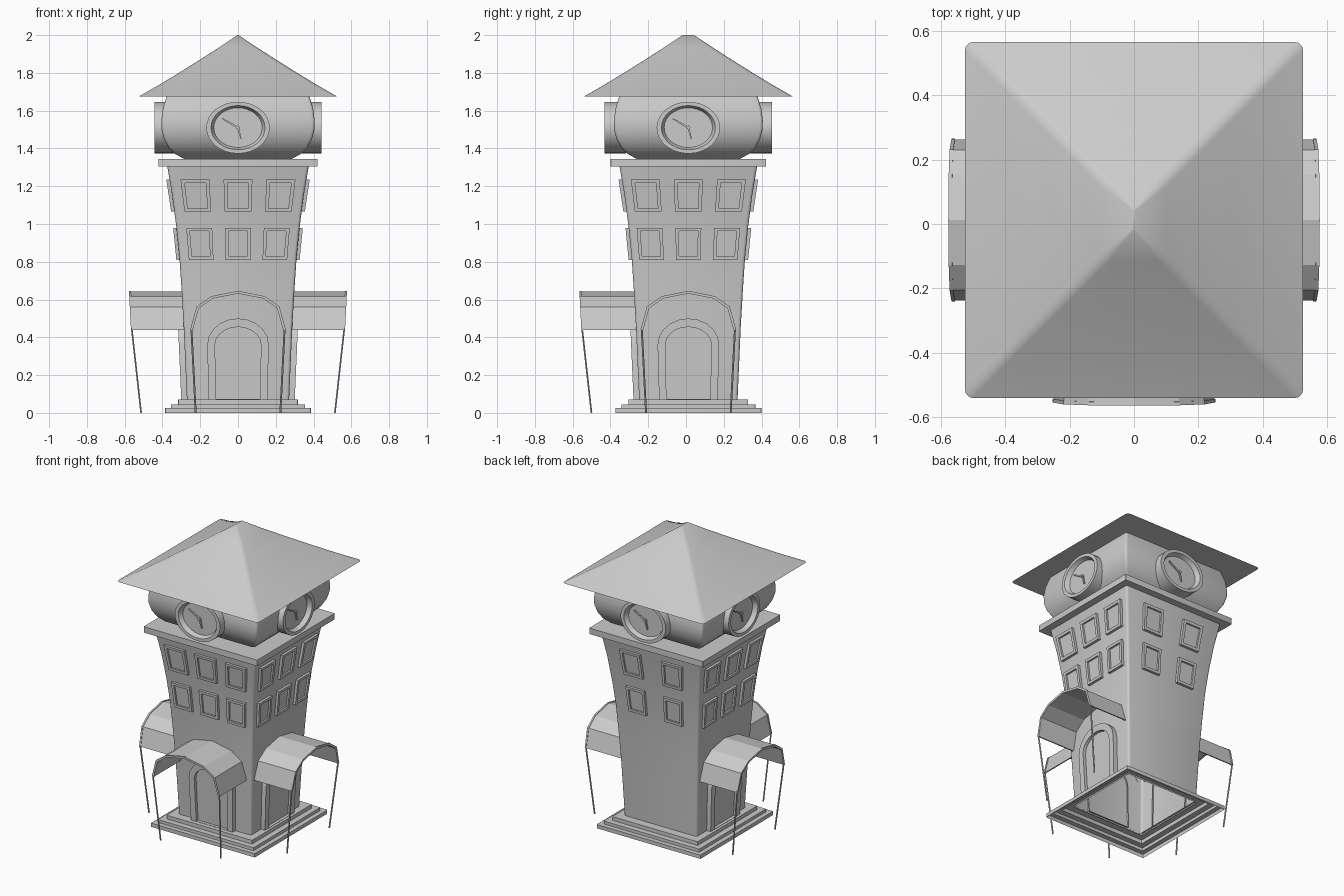
import bpy, bmesh, math
from mathutils import Vector, Matrix

cube = bpy.data.objects.get("Cube")
if cube:
    bpy.data.objects.remove(cube, do_unlink=True)

CY = 0.0125                      # tower axis in y
stone = bpy.data.materials.new("plain_grey")
stone.use_nodes = True
GREY = (0.6, 0.6, 0.6, 1)
stone.diffuse_color = GREY
stone.node_tree.nodes["Principled BSDF"].inputs["Base Color"].default_value = GREY


def build(name, stacks, side=0, angle=35):
    """Skin stacks of closed loops: each stack is (loops, cap_start, cap_end)."""
    bm = bmesh.new()
    for loops, cap_start, cap_end in stacks:
        rings = [[bm.verts.new(p) for p in loop] for loop in loops]
        for a, b in zip(rings, rings[1:]):
            for i in range(len(a)):
                j = (i + 1) % len(a)
                bm.faces.new((a[i], a[j], b[j], b[i]))
        if cap_start:
            bm.faces.new(rings[0][::-1])
        if cap_end:
            bm.faces.new(rings[-1])
    bmesh.ops.recalc_face_normals(bm, faces=bm.faces)
    bm.transform(Matrix.Translation((0, CY, 0)) @ Matrix.Rotation(side * math.pi / 2, 4, "Z"))
    mesh = bpy.data.meshes.new(name)
    bm.to_mesh(mesh)
    bm.free()
    mesh.materials.append(stone)
    mesh.shade_smooth()
    mesh.set_sharp_from_angle(angle=math.radians(angle))
    obj = bpy.data.objects.new(name, mesh)
    bpy.context.collection.objects.link(obj)


def square(hx, z, dy=0.0, r=0.015):
    """Rounded square loop at height z."""
    hy, pts = hx + dy, []
    r = min(r, hx * 0.3)
    for q in range(4):
        mid = math.pi / 4 + q * math.pi / 2
        sx, sy = math.copysign(1, math.cos(mid)), math.copysign(1, math.sin(mid))
        for s in range(4):
            t = q * math.pi / 2 + s * math.pi / 6
            pts.append((sx * (hx - r) + r * math.cos(t), sy * (hy - r) + r * math.sin(t), z))
    return pts


def tower(name, profile, dy=0.0, cap=False, r=0.015):
    build(name, [([square(h, z, dy, r) for h, z in profile], False, cap)])


# Main body: steps, flared walls, cornice, bulging clock room, roof
WALL = [(0.27, 0.06), (0.287, 0.45), (0.298, 0.64), (0.31, 0.82),
        (0.326, 0.98), (0.348, 1.15), (0.375, 1.31)]
tower("entrance_steps", [(0.386, 0), (0.386, 0.025), (0.355, 0.025), (0.355, 0.045),
                         (0.317, 0.045), (0.317, 0.07), (0.26, 0.07)], r=0.004)
tower("tower_walls", WALL, dy=-0.01)
tower("cornice", [(0.35, 1.305), (0.422, 1.305), (0.422, 1.345), (0.25, 1.345)], dy=-0.01, r=0.004)
tower("clock_room", [(0.286, 1.345), (0.335, 1.372), (0.368, 1.405), (0.392, 1.45), (0.405, 1.5),
                     (0.406, 1.55), (0.398, 1.61), (0.377, 1.68)], dy=-0.012)
tower("roof", [(0.3, 1.676), (0.525, 1.675), (0.42, 1.735), (0.31, 1.802),
               (0.2, 1.871), (0.1, 1.935), (0.003, 2.0)], dy=0.028, cap=True, r=0.025)


def wall(z):
    """Half width of the flared wall at height z."""
    for (h0, z0), (h1, z1) in zip(WALL, WALL[1:]):
        if z <= z1:
            return h0 + (h1 - h0) * (z - z0) / (z1 - z0)
    return WALL[-1][0]


def place(outline, depth):
    """Put a (u, z) outline in front of the -y side at the given depth."""
    return [(u, -(depth(z) if callable(depth) else depth), z) for u, z in outline]


def framed(outer, inner, inset, back, front, panel):
    """A raised frame around a recessed panel."""
    return ([place(outer, back), place(outer, front), place(inner, front),
             place(inset, panel)], False, True)


def pane(f, half, z0, z1):
    return [(g * wall(z), z) for g, z in
            ((f - half, z0), (f + half, z0), (f + half, z1), (f - half, z1))]


def arch(w, spring, top, bottom=0.071, n=10):
    pts = [(w * 0.95, bottom)]
    for i in range(n + 1):
        t = math.pi * i / n
        pts.append((w * math.cos(t), spring + (top - spring) * math.sin(t)))
    return pts + [(-w * 0.95, bottom)]


def ellipse(a, b, u0=0.0, z0=1.51, n=32):
    return [(u0 + a * math.cos(2 * math.pi * i / n), z0 + b * math.sin(2 * math.pi * i / n))
            for i in range(n)]


def hand(angle, length, w=0.006):
    c, s = math.cos(angle), math.sin(angle)
    outline = [(c * l - s * k, 1.51 + s * l + c * k)
               for l, k in ((-0.01, -w), (length, -w / 2), (length, w / 2), (-0.01, w))]
    return ([place(outline, 0.41), place(outline, 0.423)], False, True)


def pole(top, bottom, r=0.005, n=6):
    ring = [Vector((r * math.cos(2 * math.pi * i / n), r * math.sin(2 * math.pi * i / n), 0))
            for i in range(n)]
    return ([[Vector(p) + v for v in ring] for p in (bottom, top)], True, True)


HALF = [(0.25, 0.44), (0.217, 0.56), (0.14, 0.615)]


def canopy(grow, thick):
    """Closed cross-section of the bent awning sheet."""
    arc = HALF + [(0, 0.643)] + [(-u, z) for u, z in HALF[::-1]]

    def scaled(d):
        return [(u * (1 + d / 0.25), 0.44 + (z - 0.44) * (1 + d / 0.2)) for u, z in arc]
    return scaled(grow) + scaled(grow - thick)[::-1]


def lean(offset):
    return lambda z: offset - (0.645 - z) * 0.05


SIDES = ["front", "left", "back", "right"]
for k, side in enumerate(SIDES):
    shift = -0.01 if k % 2 == 0 else 0.0

    def off(amount):
        return lambda z: wall(z) + shift + amount

    # Windows lean with the wall
    columns = (-0.43, 0.43) if side == "back" else (-0.63, 0, 0.63)
    windows = []
    for z0, z1 in ((0.81, 0.98), (1.065, 1.235)):
        for f in columns:
            inner = pane(f, 0.155, z0 + 0.018, z1 - 0.018)
            windows.append(framed(pane(f, 0.21, z0, z1), inner, inner,
                                  off(-0.01), off(0.017), off(0.005)))
    build(side + "_windows", windows, k)

    # Clock: deep oval rim, sunken face, two hands and a pin
    build(side + "_clock", [framed(ellipse(0.168, 0.137), ellipse(0.143, 0.117),
                                   ellipse(0.128, 0.105), 0.33, 0.443, 0.414)], k)
    pin = ellipse(0.009, 0.009, n=10)
    build(side + "_clock_hands", [hand(math.radians(150), 0.095), hand(math.radians(285), 0.06),
                                  ([place(pin, 0.41), place(pin, 0.43)], False, True)], k)

    if side == "back":
        continue

    # Arched door with a raised surround
    inner = arch(0.122, 0.36, 0.455, 0.073)
    build(side + "_door", [framed(arch(0.163, 0.36, 0.5), inner, inner,
                                  off(-0.01), off(0.03), off(0.01))], k)

    # Awning sheet, its outer rim and two slanted poles
    sheet, rim = canopy(0.0, 0.008), canopy(0.003, 0.014)
    build(side + "_awning", [([place(sheet, 0.275), place(sheet, lean(0.572))], True, True),
                             ([place(rim, lean(0.566)), place(rim, lean(0.577))], True, True)],
          k, angle=10)
    build(side + "_awning_poles", [pole((s * 0.247, -0.563, 0.45), (s * 0.224, -0.513, 0))
                                   for s in (-1, 1)], k)
